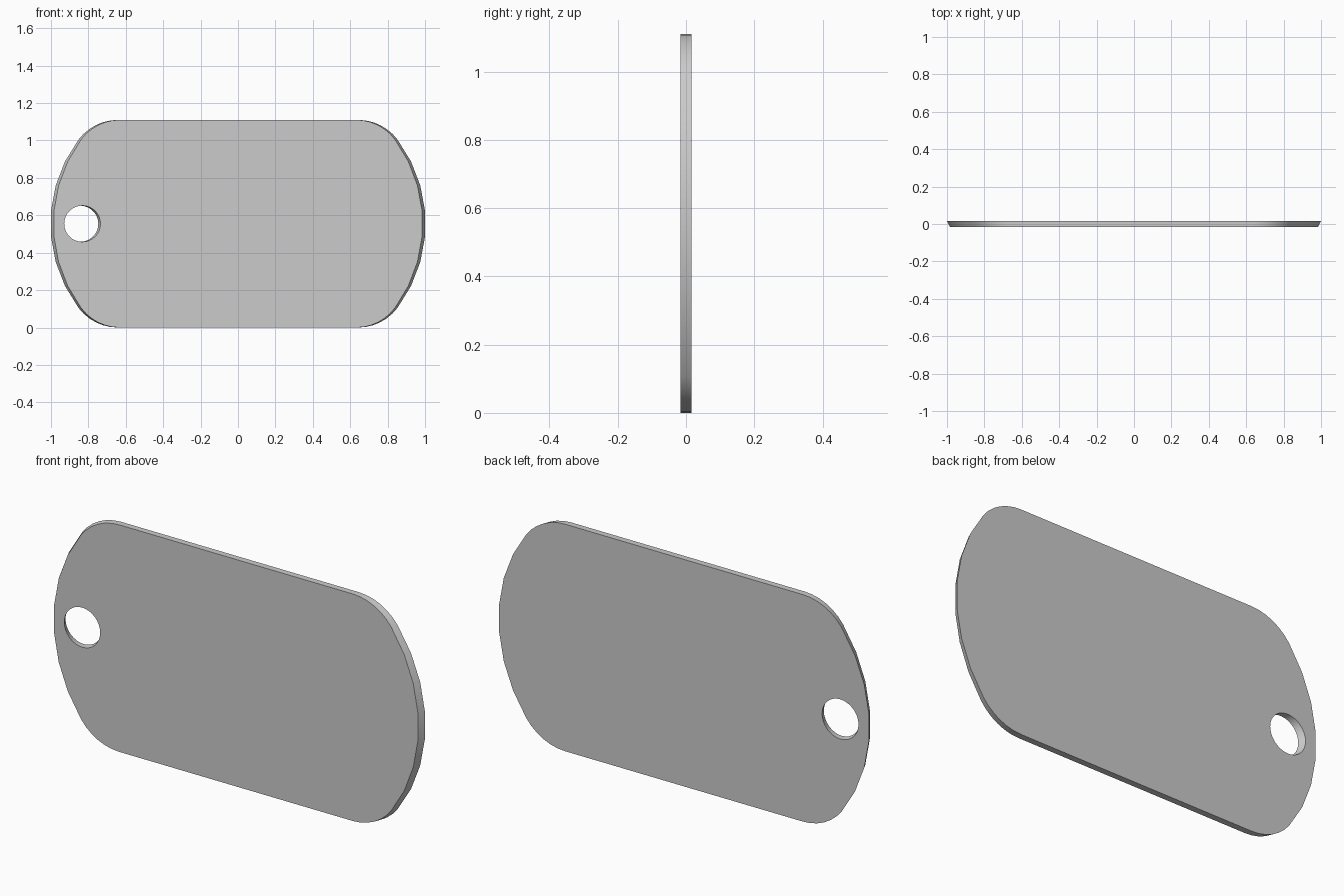
import bpy, bmesh
from math import sin, cos, pi, atan2, sqrt

if "Cube" in bpy.data.objects:
    bpy.data.objects.remove(bpy.data.objects["Cube"])

H = 1.11          # height
T = 0.0155        # half thickness
R = 0.75          # large end arc radius
r = 0.263         # corner fillet radius
FRONT = 0.984     # front face is slightly narrower in x
CZ = H / 2


def arc(cx, cz, rad, a0, a1, n):
    return [(cx + rad * cos(a0 + (a1 - a0) * i / n),
             cz + rad * sin(a0 + (a1 - a0) * i / n)) for i in range(n + 1)]


# Outline: right end = lower fillet, big arc, upper fillet; left end is its half-turn
fx = 1 - R + sqrt((R - r) ** 2 - (CZ - r) ** 2)
fz = CZ - r
a = atan2(fz, fx - (1 - R))
right = (arc(fx, CZ - fz, r, -pi / 2, -a, 6)[:-1]
         + arc(1 - R, CZ, R, -a, a, 7)
         + arc(fx, CZ + fz, r, a, pi / 2, 6)[1:])
outline = right + [(-x, H - z) for x, z in right]
w = max(x for x, z in outline)
outline = [(x / w, z) for x, z in outline]

# Chain hole near the left end, given at back-face scale
hole = [(x / FRONT, z) for x, z in arc(-0.832, CZ, 0.097, 0, 2 * pi, 32)[:-1]]

bm = bmesh.new()
cap_edges = {-1: [], 1: []}
for loop in (outline, hole):
    rings = {}
    for side, s in ((-1, FRONT), (1, 1.0)):
        rings[side] = [bm.verts.new((x * s, side * T, z)) for x, z in loop]
    f, b = rings[-1], rings[1]
    n = len(loop)
    # Rim walls
    for i in range(n):
        j = (i + 1) % n
        bm.faces.new((f[i], f[j], b[j], b[i]))
    for side, v in rings.items():
        cap_edges[side] += [bm.edges.get((v[i], v[(i + 1) % n])) for i in range(n)]

# Flat front and back faces around the hole
for side, edges in cap_edges.items():
    bmesh.ops.triangle_fill(bm, use_beauty=True, use_dissolve=False,
                            edges=edges, normal=(0, side, 0))
bmesh.ops.recalc_face_normals(bm, faces=bm.faces[:])

mesh = bpy.data.meshes.new("tag_plate")
bm.to_mesh(mesh)
bm.free()
tag = bpy.data.objects.new("tag_plate", mesh)
bpy.context.collection.objects.link(tag)
bpy.context.view_layer.objects.active = tag
tag.select_set(True)
bpy.ops.object.shade_smooth_by_angle(angle=pi / 6)
